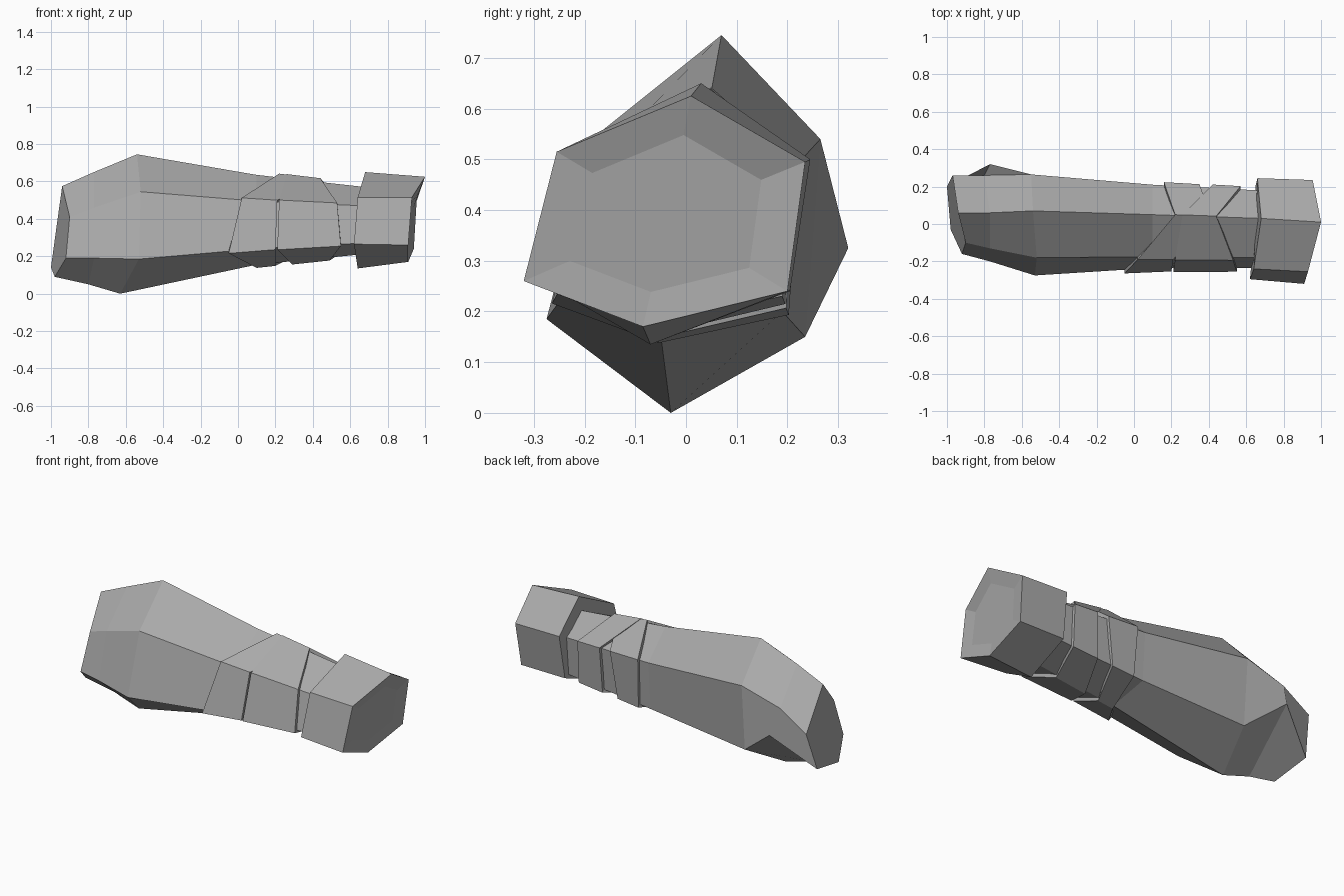
import bpy
import bmesh
from mathutils import Vector

cube = bpy.data.objects.get("Cube")
if cube:
    bpy.data.objects.remove(cube, do_unlink=True)

# One plain grey for the whole model
grey = bpy.data.materials.new("plain_grey")
grey.use_nodes = True
colour = (0.4, 0.4, 0.4, 1)
grey.diffuse_color = colour
grey.node_tree.nodes["Principled BSDF"].inputs["Base Color"].default_value = colour


def make_object(name, bm):
    """Turn a bmesh into a flat shaded object."""
    bmesh.ops.recalc_face_normals(bm, faces=bm.faces)
    mesh = bpy.data.meshes.new(name)
    bm.to_mesh(mesh)
    bm.free()
    mesh.materials.append(grey)
    obj = bpy.data.objects.new(name, mesh)
    bpy.context.collection.objects.link(obj)
    return obj


def loft(name, rings, capped=True, closed=False):
    """Skin a run of six-sided rings, with end caps or joined into a loop."""
    bm = bmesh.new()
    loops = [[bm.verts.new(p) for p in ring] for ring in rings]
    pairs = list(zip(loops, loops[1:]))
    if closed:
        pairs.append((loops[-1], loops[0]))
    for a, b in pairs:
        for i in range(len(a)):
            j = (i + 1) % len(a)
            bm.faces.new((a[i], a[j], b[j], b[i]))
    if capped:
        bm.faces.new(loops[0])
        bm.faces.new(loops[-1])
    return make_object(name, bm)


def centre(ring):
    return sum((Vector(p) for p in ring), Vector()) / len(ring)


# Corner order: top, upper front, lower front, bottom, lower back, upper back
elbow_end = [(-.94, .06, .575), (-.9, -.1, .41), (-.92, -.16, .19),
             (-.98, -.03, .09), (-1, .2, .14), (-.97, .26, .36)]
elbow_bulge = [(-.77, .06, .65), (-.77, -.13, .46), (-.77, -.2, .19),
               (-.8, -.02, .05), (-.77, .32, .325), (-.8, .26, .47)]
thick_ring = [(-.54, .07, .745), (-.52, -.18, .545), (-.53, -.275, .185),
              (-.63, -.03, 0), (-.55, .235, .15), (-.55, .265, .54)]
slim_ring = [(.1, .05, .635), (.1, -.175, .495), (.1, -.235, .24),
             (.1, -.05, .155), (.1, .19, .2), (.1, .21, .48)]
wrist_ring = [(.68, .03, .57), (.66, -.18, .47), (.66, -.235, .27),
              (.66, -.04, .21), (.66, .17, .25), (.66, .18, .47)]
arm = [elbow_end, elbow_bulge, thick_ring, slim_ring, wrist_ring]
loft("forearm", arm)


# Straps wrap around the wrist, following the arm at a slant
def arm_ring(stations, scale):
    """Ring on the arm with its own x per corner, scaled about the arm axis."""
    points = []
    for k, x in enumerate(stations):
        a, b = (thick_ring, slim_ring) if x < slim_ring[k][0] else (slim_ring, wrist_ring)
        t = (x - a[k][0]) / (b[k][0] - a[k][0])
        axis = centre(a).lerp(centre(b), t)
        p = axis + (Vector(a[k]).lerp(Vector(b[k]), t) - axis) * scale
        points.append((x, p.y, p.z))
    return points


def strap(name, left, right, scale):
    rings = [arm_ring(left, .92), arm_ring(left, scale),
             arm_ring(right, scale), arm_ring(right, .92)]
    loft(name, rings, capped=False, closed=True)


strap("lower_strap",
      (.22, .02, -.05, .1, .17, .16), (.41, .21, .2, .2, .31, .35), 1.08)
strap("upper_strap",
      (.26, .22, .21, .29, .41, .42), (.44, .53, .55, .49, .57, .57), 1.09)

# Cuff: a flared six-sided collar with a shallow recess in its end
cuff_inner = [(.68, .03, .65), (.64, -.24, .515), (.62, -.295, .265),
              (.64, -.07, .135), (.65, .205, .24), (.66, .245, .5)]
cuff_outer = [(1, .01, .625), (.93, -.255, .515), (.91, -.32, .26),
              (.91, -.085, .17), (.94, .2, .24), (.955, .235, .495)]
mid = centre(cuff_outer)
recess = [mid.lerp(Vector(p), .68) - Vector((.012, 0, 0)) for p in cuff_outer]
loft("cuff", [cuff_inner, cuff_outer, recess])
